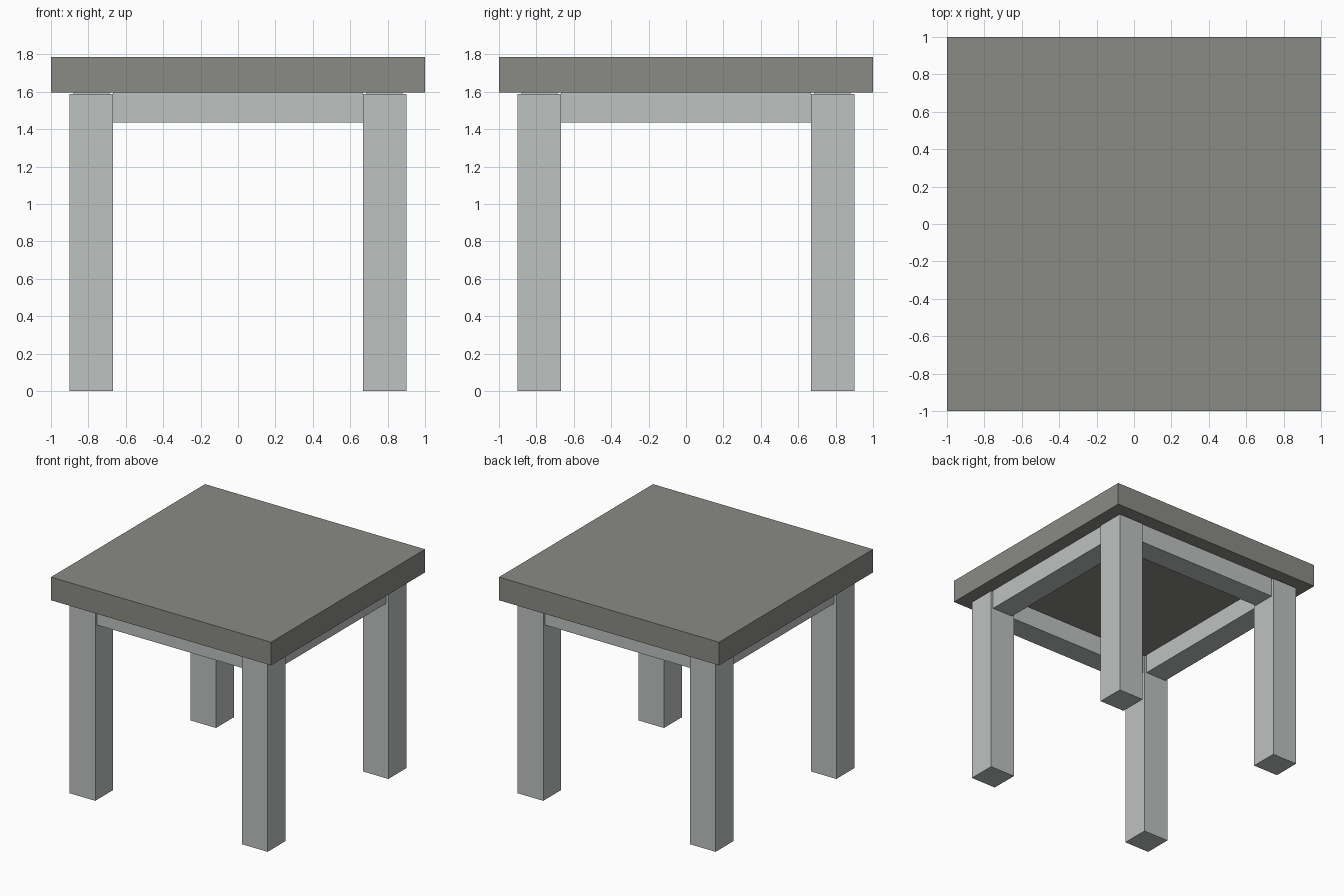
import bpy

default = bpy.data.objects.get("Cube")
if default:
    bpy.data.objects.remove(default, do_unlink=True)


def make_material(name, rgb):
    mat = bpy.data.materials.new(name)
    mat.use_nodes = True
    color = (*rgb, 1.0)
    mat.diffuse_color = color
    mat.node_tree.nodes["Principled BSDF"].inputs["Base Color"].default_value = color
    return mat


def box(name, low, high, mat):
    """Axis-aligned box between two opposite corners."""
    bpy.ops.mesh.primitive_cube_add(
        size=1, location=[(a + b) / 2 for a, b in zip(low, high)])
    obj = bpy.context.object
    obj.name = name
    obj.scale = [b - a for a, b in zip(low, high)]
    bpy.ops.object.transform_apply(location=False, rotation=False, scale=True)
    obj.data.materials.append(mat)
    return obj


dark_grey = make_material("dark grey", (0.254, 0.258, 0.238))
light_grey = make_material("light grey", (0.515, 0.539, 0.527))

SEAT_BOTTOM, SEAT_TOP = 1.597, 1.787
LEG_TOP = 1.588
LEG_IN, LEG_OUT = 0.667, 0.9
RAIL_BOTTOM = 1.437
RAIL_IN, RAIL_OUT = LEG_IN + 0.02, LEG_OUT - 0.02

# Seat slab
box("seat", (-1, -1, SEAT_BOTTOM), (1, 1, SEAT_TOP), dark_grey)

# Four square legs, just short of the slab
for x_name, sx in (("left", 1), ("right", -1)):
    for y_name, sy in (("front", -1), ("back", 1)):
        xs = sorted((sx * LEG_IN, sx * LEG_OUT))
        ys = sorted((sy * LEG_IN, sy * LEG_OUT))
        box(f"{y_name}_{x_name}_leg", (xs[0], ys[0], 0),
            (xs[1], ys[1], LEG_TOP), light_grey)

# Rails between the legs, set in slightly from the leg faces
for side, (a_name, b_name) in ((-1, ("front", "right")), (1, ("back", "left"))):
    a, b = sorted((side * RAIL_IN, side * RAIL_OUT))
    box(f"{a_name}_rail", (-LEG_IN, a, RAIL_BOTTOM),
        (LEG_IN, b, SEAT_BOTTOM), light_grey)
    box(f"{b_name}_rail", (a, -LEG_IN, RAIL_BOTTOM),
        (b, LEG_IN, SEAT_BOTTOM), light_grey)
